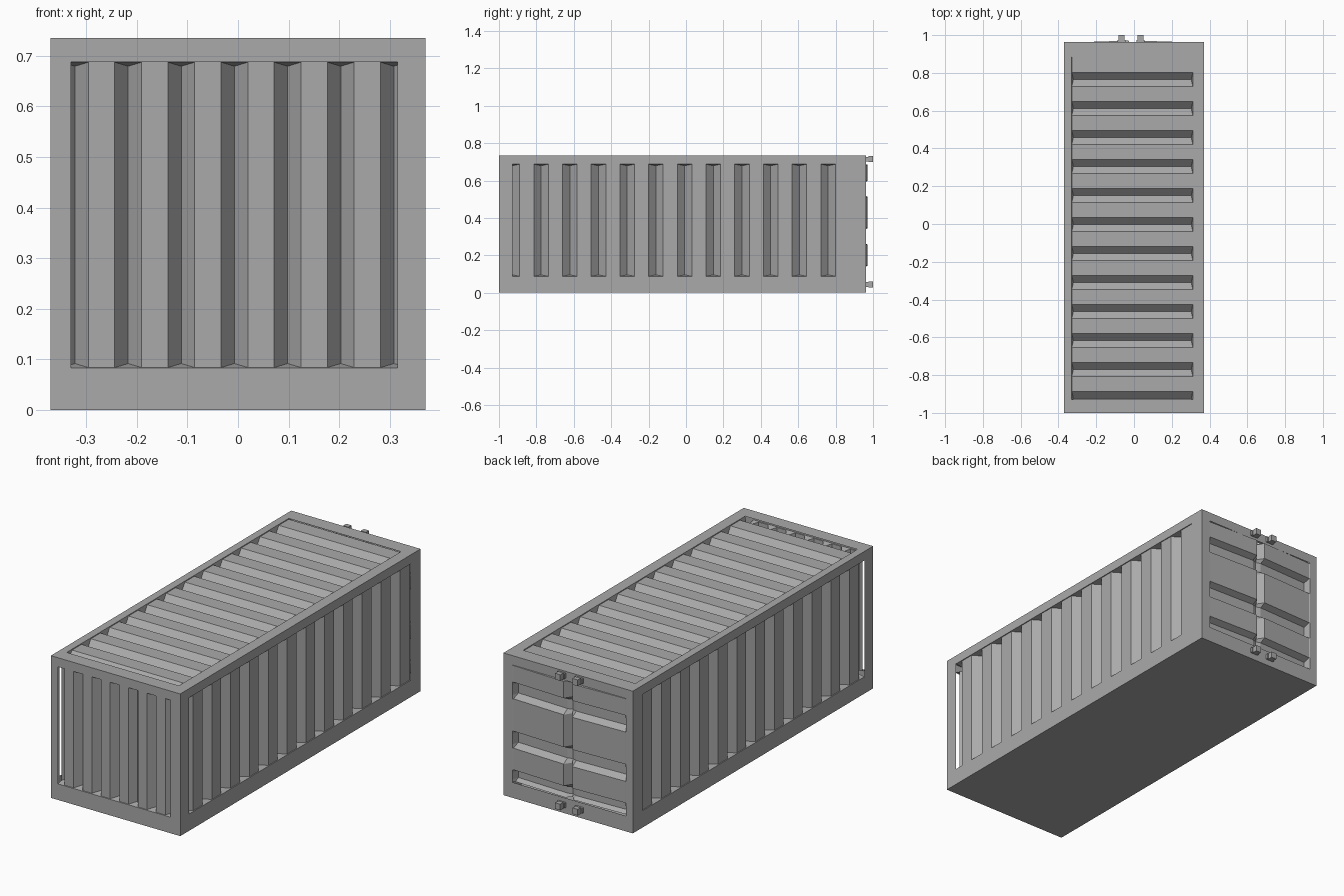
import bpy, bmesh
from mathutils import Vector

cube = bpy.data.objects.get("Cube")
if cube:
    bpy.data.objects.remove(cube, do_unlink=True)

grey = bpy.data.materials.new("container_grey")
grey.use_nodes = True
grey.diffuse_color = (0.4, 0.4, 0.4, 1)
grey.node_tree.nodes["Principled BSDF"].inputs["Base Color"].default_value = (0.4, 0.4, 0.4, 1)

W, H, FRONT, BACK = 0.37, 0.735, -1.0, 0.963


def finish(name, bm):
    mesh = bpy.data.meshes.new(name)
    bm.to_mesh(mesh)
    bm.free()
    mesh.materials.append(grey)
    obj = bpy.data.objects.new(name, mesh)
    bpy.context.collection.objects.link(obj)
    return obj


def add_grid(bm, rows, outward):
    """Skin a list of point rows, with every face turned outward."""
    verts = [[bm.verts.new(p) for p in row] for row in rows]
    for a, b in zip(verts, verts[1:]):
        for i in range(len(a) - 1):
            face = bm.faces.new((a[i], a[i + 1], b[i + 1], b[i]))
            face.normal_update()
            if face.normal.dot(outward) < 0:
                face.normal_flip()


def outward_of(place):
    return Vector(place(0, 0, -1)) - Vector(place(0, 0, 0))


def frame_ring(bm, place, outer, opening):
    """Flat wall with a rectangular opening."""
    def loop(u0, u1, v0, v1):
        pts = [(u0, v0), (u1, v0), (u1, v1), (u0, v1), (u0, v0)]
        return [place(u, v, 0) for u, v in pts]
    add_grid(bm, [loop(*outer), loop(*opening)], outward_of(place))


def corrugated_sheet(name, place, opening, first, pitch, count, half, depth=0.037, inset=0.004):
    """Sheet of V grooves whose ends slope up to the frame."""
    u0, u1, v0, v1 = opening
    centres = [first + pitch * k for k in range(count)]
    stations = {u0, u1}
    for c in centres:
        stations.update(u for u in (c - half, c, c + half) if u0 < u < u1)
    rows = []
    for u in sorted(stations):
        d = inset + depth * max(max(0, 1 - abs(u - c) / half) for c in centres)
        slope = 0.008 * d / depth
        rows.append([place(u, v0, 0), place(u, v0 + slope, d),
                     place(u, v1 - slope, d), place(u, v1, 0)])
    bm = bmesh.new()
    add_grid(bm, rows, outward_of(place))
    finish(name, bm)


# Wall frames of reference: u runs across the grooves, v along them, d inward
def front(u, v, d): return (u, FRONT + d, v)
def left(u, v, d): return (W - d, u, v)
def right(u, v, d): return (-W + d, u, v)
def roof(u, v, d): return (v, u, H - d)
def back(u, v, d): return (v, BACK - d, u)
def floor(u, v, d): return (v, u, d)


front_hole = (-0.33, 0.315, 0.083, 0.688)
side_hole = (-0.928, 0.882, 0.087, 0.688)
roof_hole = (-0.928, 0.885, -0.33, 0.312)
door_hole = (0.08, 0.687, -0.33, 0.318)

# Outer frame
bm = bmesh.new()
frame_ring(bm, front, (-W, W, 0, H), front_hole)
frame_ring(bm, left, (FRONT, BACK, 0, H), side_hole)
frame_ring(bm, right, (FRONT, BACK, 0, H), side_hole)
frame_ring(bm, roof, (FRONT, BACK, -W, W), roof_hole)
frame_ring(bm, back, (0, H, -W, W), door_hole)
add_grid(bm, [[floor(u, v, 0) for v in (-W, W)] for u in (FRONT, BACK)], Vector((0, 0, -1)))
bmesh.ops.remove_doubles(bm, verts=bm.verts, dist=0.0001)
finish("outer_frame", bm)

# Corrugated walls and roof
corrugated_sheet("front_wall", front, front_hole, -0.322, 0.105, 7, 0.0265)
corrugated_sheet("left_wall", left, side_hole, -0.9285, 0.1535, 12, 0.039)
corrugated_sheet("right_wall", right, side_hole, -0.9285, 0.1535, 12, 0.039)
corrugated_sheet("roof_panel", roof, roof_hole, -0.9235, 0.1535, 12, 0.038)

# Doors: three horizontal recesses, slight bulge, seam down the middle
RECESS = 0.032
z0, z1, x0, x1 = door_hole
profile = [(z0, 0.012), (0.095, RECESS), (0.13, RECESS), (0.145, 0)]
for low, high in ((0.257, 0.345), (0.512, 0.598)):
    profile += [(low, 0), (low + 0.02, RECESS), (high - 0.015, RECESS), (high, 0)]
profile += [(z1 - 0.003, 0), (z1, 0.012)]
rows = []
for z, d in profile:
    edge = 0.004 + 0.006 * d / RECESS
    bulge = d - 0.008
    rows.append([back(z, x0, 0), back(z, x0 + edge, d + 0.002), back(z, -0.03, bulge),
                 back(z, -0.005, max(d, 0.03)), back(z, 0.02, bulge),
                 back(z, x1 - edge, d + 0.002), back(z, x1, 0)])
bm = bmesh.new()
add_grid(bm, rows, Vector((0, 1, 0)))
finish("doors", bm)


# Locking lugs above and below the doors
def add_box(bm, lo, hi):
    verts = bmesh.ops.create_cube(bm, size=1)["verts"]
    for v in verts:
        v.co = Vector(lo[i] if v.co[i] < 0 else hi[i] for i in range(3))


for level, z in (("lower", 0.045), ("upper", 0.714)):
    for side, x in (("right", -0.066), ("left", 0.034)):
        bm = bmesh.new()
        add_box(bm, (x - 0.022, BACK - 0.002, z - 0.013), (x + 0.022, 0.975, z + 0.013))
        add_box(bm, (x - 0.015, 0.975, z - 0.016), (x + 0.015, 1.0, z + 0.016))
        finish(f"{level}_{side}_lug", bm)
